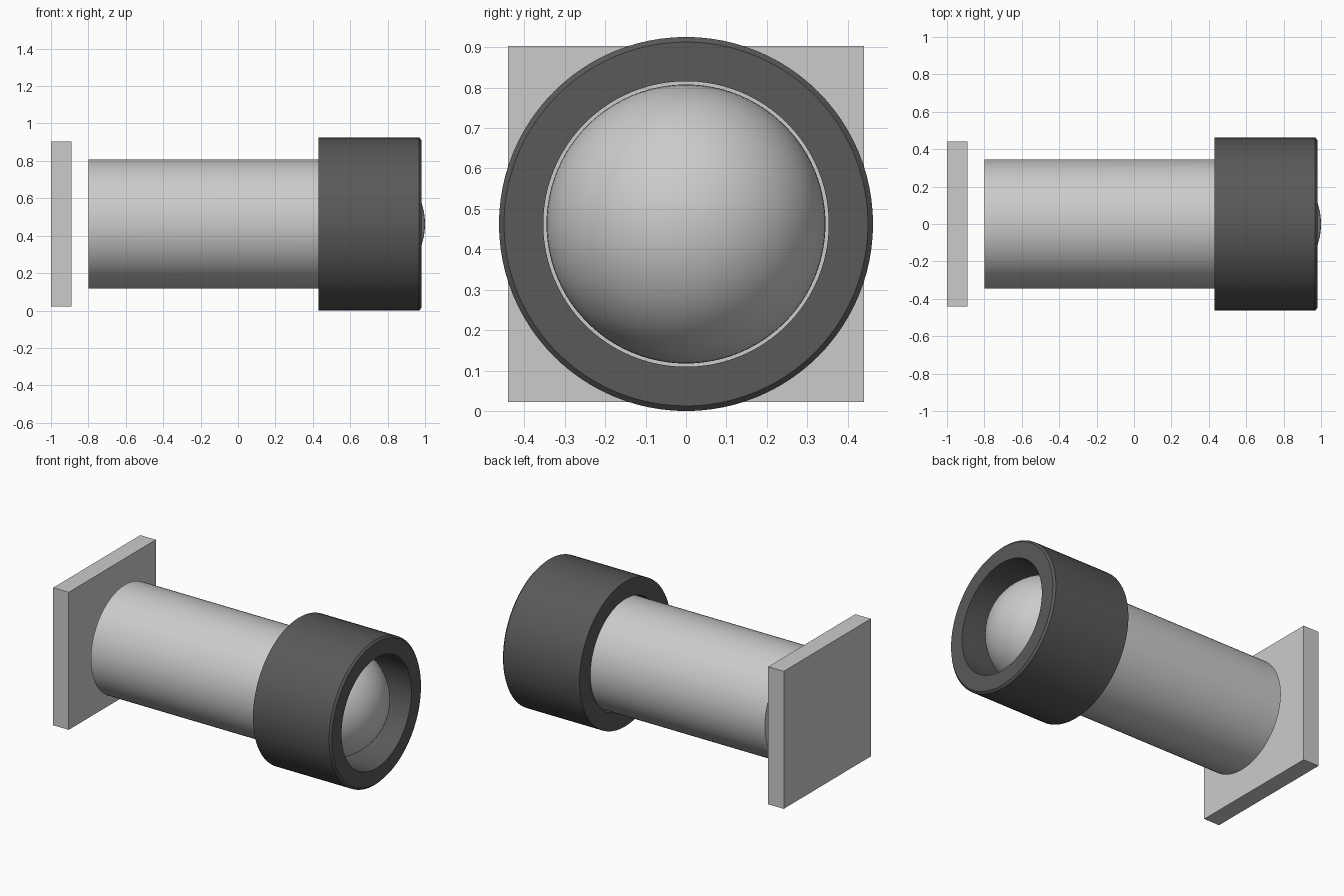
import bpy, bmesh, math

if "Cube" in bpy.data.objects:
    bpy.data.objects.remove(bpy.data.objects["Cube"])

AXIS_Z = 0.4625
SEGMENTS = 96


def lathe(name, profile, closed=False):
    """Revolve (x, radius) points about the horizontal axis of the model."""
    bm = bmesh.new()
    verts = [bm.verts.new((x, 0, r)) for x, r in profile]
    edges = [bm.edges.new(p) for p in zip(verts, verts[1:])]
    if closed:
        edges.append(bm.edges.new((verts[-1], verts[0])))
    bmesh.ops.spin(bm, geom=verts + edges, cent=(0, 0, 0), axis=(1, 0, 0),
                   angle=math.tau, steps=SEGMENTS)
    bmesh.ops.remove_doubles(bm, verts=bm.verts, dist=1e-5)
    bmesh.ops.recalc_face_normals(bm, faces=bm.faces)
    mesh = bpy.data.meshes.new(name)
    bm.to_mesh(mesh)
    bm.free()
    obj = bpy.data.objects.new(name, mesh)
    obj.location.z = AXIS_Z
    bpy.context.collection.objects.link(obj)
    bpy.ops.object.select_all(action='DESELECT')
    obj.select_set(True)
    bpy.context.view_layer.objects.active = obj
    bpy.ops.object.shade_smooth_by_angle(angle=math.radians(30))
    return obj


# Square mounting plate, standing free behind the body
bpy.ops.mesh.primitive_cube_add(size=1, location=(-0.945, 0, AXIS_Z))
plate = bpy.context.object
plate.name = "mounting_plate"
plate.scale = (0.11, 0.88, 0.88)

# Cylindrical body with a flat rear cap and a hemispherical front dome
R, DOME_X, STEPS = 0.345, 0.655, 24
dome = [(DOME_X + R * math.sin(a), R * math.cos(a))
        for a in (i * math.pi / 2 / STEPS for i in range(STEPS))]
lathe("body_with_dome", [(-0.8, 0), (-0.8, R)] + dome + [(DOME_X + R, 0)])

# Dark open collar around the dome, with a small chamfer on the front rim
collar = lathe("front_collar", [(0.43, 0.353), (0.43, 0.4625), (0.968, 0.4625),
                                (0.98, 0.45), (0.98, 0.353)], closed=True)
dark = bpy.data.materials.new("dark_grey")
dark.diffuse_color = (0.1, 0.1, 0.1, 1)
dark.use_nodes = True
dark.node_tree.nodes["Principled BSDF"].inputs["Base Color"].default_value = dark.diffuse_color
collar.data.materials.append(dark)
